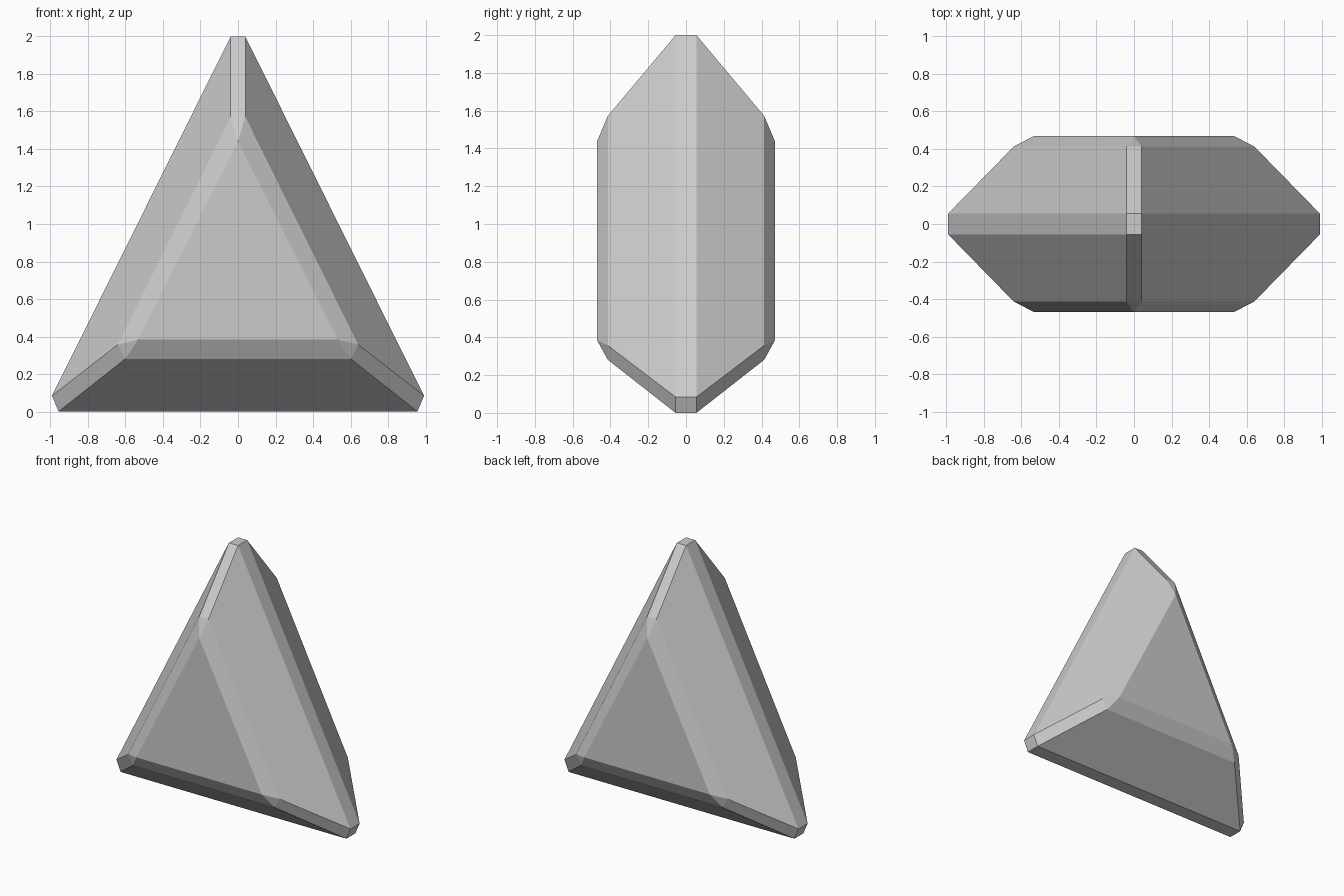
import bpy, bmesh

if "Cube" in bpy.data.objects:
    bpy.data.objects.remove(bpy.data.objects["Cube"])

# Cross-sections in the x/z plane (right half outline, mirrored below)
def hexagon(top_x, top_z, side_x, side_z, low_x, low_z):
    right = [(top_x, top_z), (side_x, side_z), (low_x, low_z)]
    return right + [(-x, z) for x, z in reversed(right)]

middle = hexagon(0.039, 2.0, 0.992, 0.084, 0.957, 0.0)
shoulder = hexagon(0.039, 1.572, 0.641, 0.357, 0.601, 0.281)
cap = [(0, 1.44), (0.532, 0.383), (-0.532, 0.383)]

bm = bmesh.new()

def ring(points, y):
    return [bm.verts.new((x, y, z)) for x, z in points]

def bridge(a, b):
    n = len(a)
    for i in range(n):
        j = (i + 1) % n
        bm.faces.new((a[i], a[j], b[j], b[i]))

# Two mirrored halves joined by the rim band
rims = []
for side in (-1, 1):
    rim = ring(middle, side * 0.055)
    mid = ring(shoulder, side * 0.414)
    tip = ring(cap, side * 0.47)
    bridge(rim, mid)
    # Bevel around the flat cap: three strips and three corner triangles
    for k in range(3):
        a, b = mid[2 * k], mid[2 * k + 1]
        bm.faces.new((a, b, tip[(k + 1) % 3], tip[k]))
        bm.faces.new((mid[2 * k - 1], a, tip[k]))
    bm.faces.new(tip)
    rims.append(rim)
bridge(*rims)
bmesh.ops.recalc_face_normals(bm, faces=bm.faces[:])

mesh = bpy.data.meshes.new("triangular_gem")
bm.to_mesh(mesh)
bm.free()
bpy.context.collection.objects.link(bpy.data.objects.new("triangular_gem", mesh))
